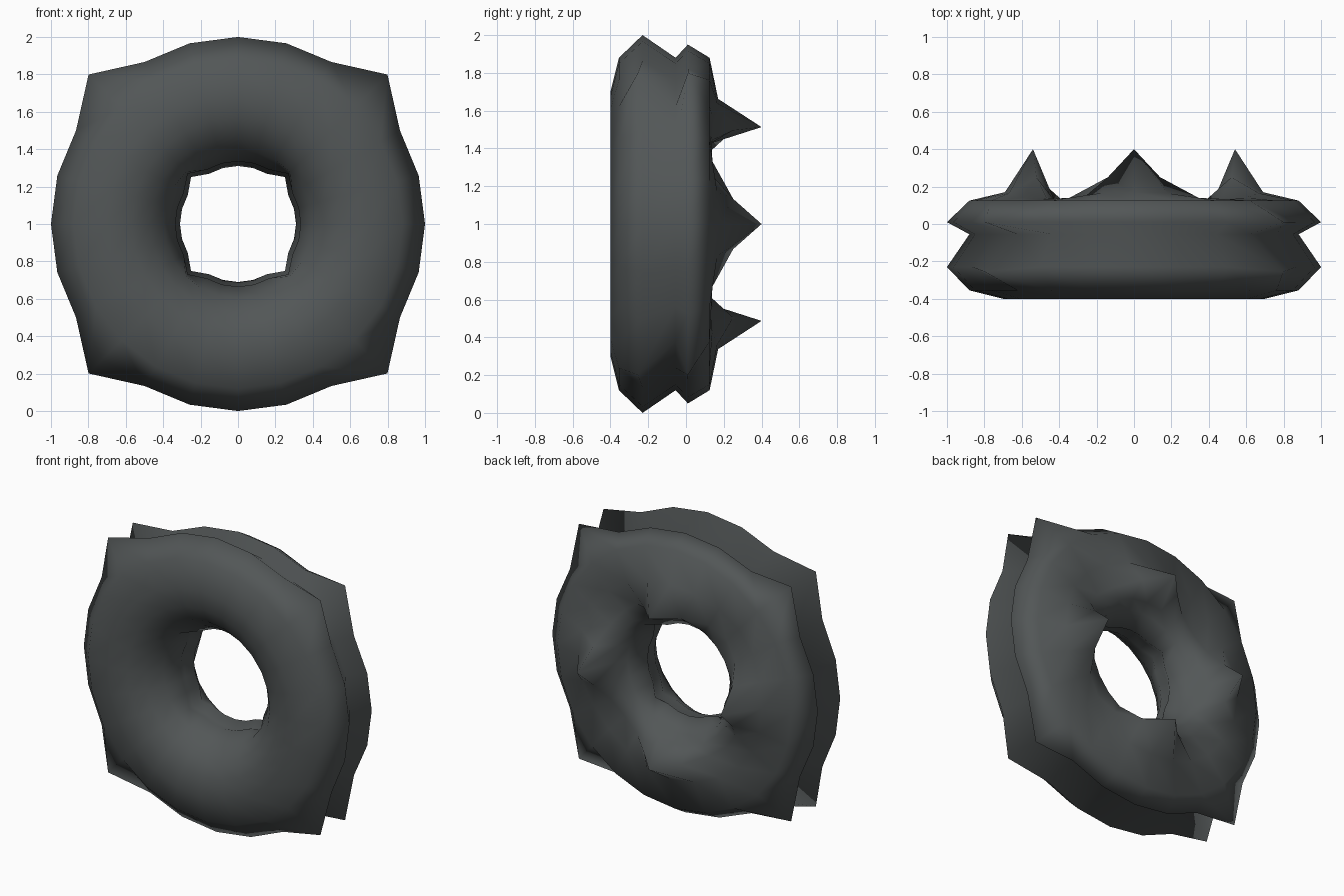
import bpy, bmesh, math

if "Cube" in bpy.data.objects:
    bpy.data.objects.remove(bpy.data.objects["Cube"])

SEG = 24

# ring profile (radius, y), walking from the front face outwards and back to the hole
PROFILE = [
    (0.70, -0.40), (0.88, -0.355), (1.00, -0.23),   # front lobe
    (0.88, -0.055),                                 # tread groove
    (1.00, 0.01), (0.88, 0.125), (0.69, 0.14),      # back lobe
    (0.54, 0.125),                                  # spike ring
    (0.44, 0.125), (0.39, 0.07), (0.31, -0.03),     # back rim of hole
    (0.35, -0.085), (0.335, -0.14),                 # front rim of hole
    (0.395, -0.24), (0.47, -0.33), (0.57, -0.38),
]
FRONT_LOBE, BACK_LOBE, SHOULDER, SPIKES = 2, 4, 6, 7
HOLE_RIMS = (10, 11, 12)


def ring_point(j, i):
    r, y = PROFILE[j]
    a = 2 * math.pi * i / SEG
    k = min(i % 6, 6 - i % 6)       # 0 = on an axis, 3 = on a diagonal
    zs = 1.0
    if j in (FRONT_LOBE, BACK_LOBE) and k == 3:     # pulled-out square corners
        r = 1.13
        if j == FRONT_LOBE:
            y = -0.255
    if j == BACK_LOBE:
        zs = 0.95 if k != 3 else 1.0
    if j in HOLE_RIMS and k == 3:   # square corners of the hole
        r += 0.045
    if j == SHOULDER:               # base of the spikes
        y = (0.17, 0.165, 0.14, 0.13)[k]
        zs = 0.96
    if j == SPIKES:                 # four wide spikes on the back
        zs = 0.95
        y = (0.40, 0.25, 0.14, 0.11)[k]
    return (r * math.cos(a), y, 1 + zs * r * math.sin(a))


bm = bmesh.new()
rings = [[bm.verts.new(ring_point(j, i)) for i in range(SEG)]
         for j in range(len(PROFILE))]
for j, ring in enumerate(rings):
    nxt = rings[(j + 1) % len(rings)]
    for i in range(SEG):
        n = (i + 1) % SEG
        bm.faces.new((ring[i], ring[n], nxt[n], nxt[i]))
bmesh.ops.recalc_face_normals(bm, faces=bm.faces)
for f in bm.faces:
    f.smooth = True
mesh = bpy.data.meshes.new("spiked_tyre")
bm.to_mesh(mesh)
bm.free()

rubber = bpy.data.materials.new("dark_grey_rubber")
rubber.diffuse_color = (0.085, 0.094, 0.095, 1)
rubber.use_nodes = True
rubber.node_tree.nodes["Principled BSDF"].inputs["Base Color"].default_value = rubber.diffuse_color
mesh.materials.append(rubber)

tyre = bpy.data.objects.new("spiked_tyre", mesh)
bpy.context.collection.objects.link(tyre)
